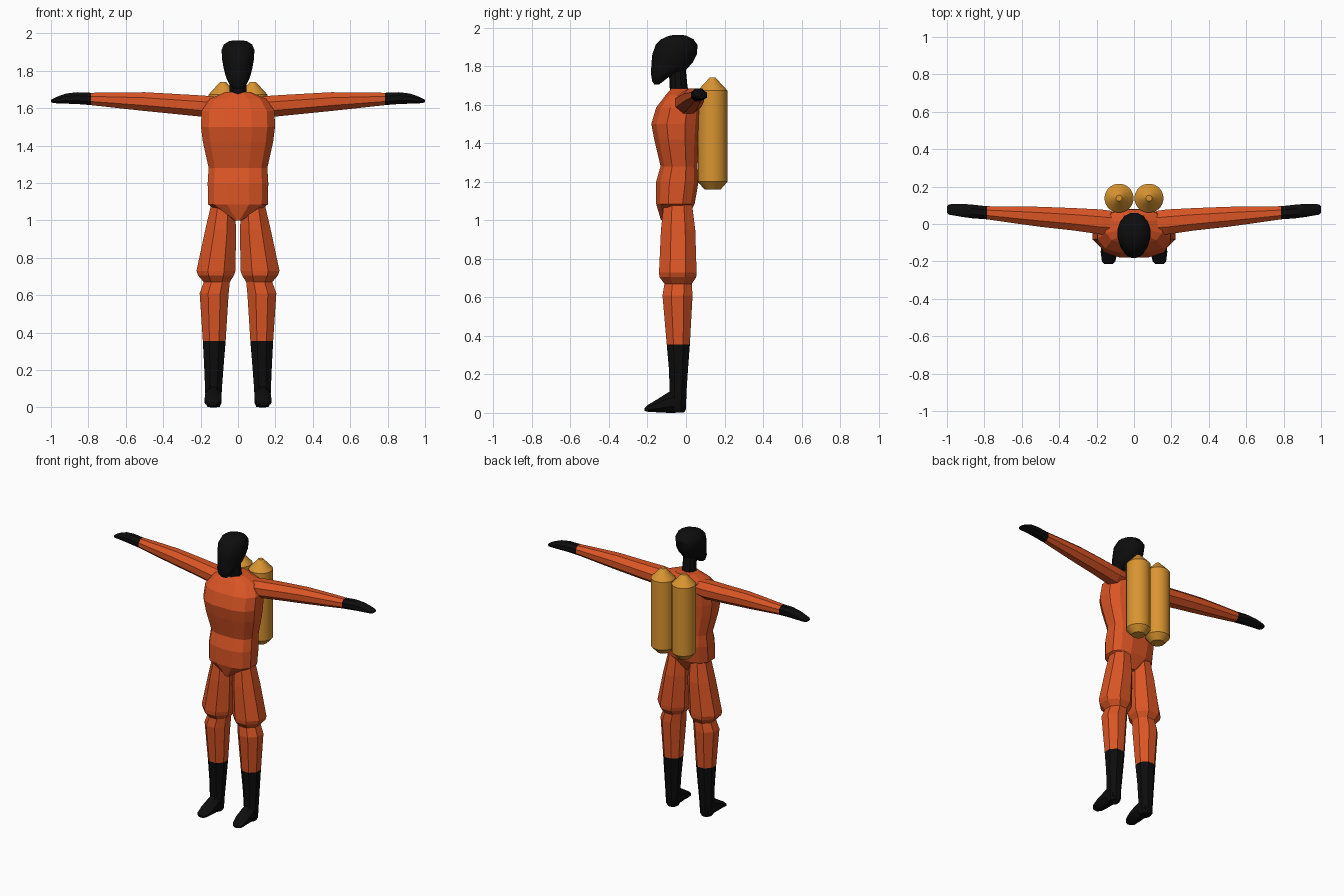
import bpy, bmesh, math


def material(name, rgb):
    m = bpy.data.materials.new(name)
    m.diffuse_color = (*rgb, 1)
    return m


ORANGE = material("orange suit", (0.70, 0.09, 0.018))
BLACK = material("black rubber", (0.004, 0.004, 0.004))
YELLOW = material("yellow tank", (0.70, 0.30, 0.03))


def loft(name, rings, mat, axis="z", n=8, boxy=1.0, mirror=False, smooth=False):
    """Skin n-sided sections; each ring is (position, a_min, a_max, b_min, b_max)."""
    section = []
    for k in range(n):
        t = 2 * math.pi * (k + 0.5) / n
        c, s = math.cos(t), math.sin(t)
        section.append((math.copysign(abs(c) ** boxy, c), math.copysign(abs(s) ** boxy, s)))
    widest = max(p[0] for p in section)
    order = {"x": lambda t, a, b: (t, a, b),
             "y": lambda t, a, b: (a, t, b),
             "z": lambda t, a, b: (a, b, t)}[axis]
    bm = bmesh.new()
    loops = []
    for t, a0, a1, b0, b1 in rings:
        loops.append([bm.verts.new(order(t,
                                         (a0 + a1) / 2 + (a1 - a0) / 2 * u / widest,
                                         (b0 + b1) / 2 + (b1 - b0) / 2 * v / widest))
                      for u, v in section])
    for lo, hi in zip(loops, loops[1:]):
        for k in range(n):
            j = (k + 1) % n
            bm.faces.new((lo[k], lo[j], hi[j], hi[k]))
    bm.faces.new(loops[0])
    bm.faces.new(loops[-1])
    bmesh.ops.recalc_face_normals(bm, faces=bm.faces)
    me = bpy.data.meshes.new(name)
    bm.to_mesh(me)
    bm.free()
    me.materials.append(mat)
    ob = bpy.data.objects.new(name, me)
    bpy.context.collection.objects.link(ob)
    if mirror:
        ob.modifiers.new("Mirror", "MIRROR")
    if smooth:
        bpy.ops.object.select_all(action="DESELECT")
        ob.select_set(True)
        bpy.context.view_layer.objects.active = ob
        bpy.ops.object.shade_smooth_by_angle(angle=math.radians(35))
    return ob


def sym(z, half, y0, y1):
    return (z, -half, half, y0, y1)


# Torso with V-shaped crotch
loft("torso", [sym(1.00, 0.02, -0.13, 0.00),
               sym(1.085, 0.16, -0.155, 0.045),
               sym(1.20, 0.162, -0.155, 0.065),
               sym(1.28, 0.157, -0.132, 0.06),
               sym(1.42, 0.188, -0.165, 0.068),
               sym(1.50, 0.198, -0.18, 0.075),
               sym(1.585, 0.195, -0.155, 0.08),
               sym(1.65, 0.15, -0.105, 0.078),
               sym(1.685, 0.07, -0.075, 0.055)], ORANGE, n=12, boxy=0.75)

# Head and neck
loft("head", [sym(1.705, 0.025, -0.165, -0.14),
              sym(1.72, 0.042, -0.175, -0.12),
              sym(1.755, 0.06, -0.181, -0.075),
              sym(1.78, 0.068, -0.181, 0.0),
              sym(1.82, 0.078, -0.179, 0.035),
              sym(1.86, 0.085, -0.175, 0.056),
              sym(1.91, 0.088, -0.158, 0.06),
              sym(1.94, 0.076, -0.128, 0.038),
              sym(1.957, 0.05, -0.09, 0.005),
              sym(1.962, 0.025, -0.065, -0.02)], BLACK, n=16, smooth=True)
loft("neck", [sym(1.66, 0.048, -0.08, 0.012),
              sym(1.70, 0.045, -0.083, 0.005),
              sym(1.80, 0.042, -0.088, -0.005)], BLACK, n=10, smooth=True)

# Arms and gloved hands
loft("arm", [(0.12, -0.055, 0.07, 1.56, 1.66),
             (0.18, -0.055, 0.078, 1.553, 1.667),
             (0.32, -0.035, 0.085, 1.567, 1.675),
             (0.50, -0.015, 0.092, 1.585, 1.685),
             (0.64, 0.004, 0.094, 1.60, 1.684),
             (0.785, 0.025, 0.095, 1.616, 1.682)], ORANGE, axis="x", mirror=True)
loft("hand", [(0.785, 0.025, 0.095, 1.616, 1.682),
              (0.86, 0.03, 0.103, 1.622, 1.685),
              (0.92, 0.038, 0.108, 1.624, 1.678),
              (0.965, 0.046, 0.108, 1.625, 1.662),
              (0.99, 0.05, 0.104, 1.628, 1.65),
              (1.00, 0.06, 0.094, 1.633, 1.644)], BLACK, axis="x", mirror=True, smooth=True)

# Trouser legs, pinched at the knee
loft("leg", [(1.10, 0.03, 0.142, -0.11, 0.025),
             (1.07, 0.018, 0.147, -0.117, 0.033),
             (0.95, 0.010, 0.175, -0.13, 0.048),
             (0.73, 0.014, 0.222, -0.14, 0.055),
             (0.705, 0.022, 0.213, -0.138, 0.053),
             (0.67, 0.044, 0.183, -0.112, 0.03),
             (0.61, 0.05, 0.205, -0.122, 0.034),
             (0.355, 0.066, 0.188, -0.10, 0.02)], ORANGE, mirror=True)

# Boots: shaft plus foot
loft("boot_shaft", [(0.355, 0.066, 0.188, -0.10, 0.02),
                    (0.22, 0.077, 0.181, -0.088, 0.01),
                    (0.10, 0.086, 0.176, -0.085, 0.002),
                    (0.02, 0.09, 0.173, -0.09, 0.0),
                    (0.002, 0.098, 0.163, -0.08, -0.01)], BLACK, mirror=True, smooth=True)
loft("boot_foot", [(-0.01, 0.10, 0.163, 0.006, 0.06),
                   (-0.06, 0.09, 0.173, 0.0, 0.112),
                   (-0.09, 0.088, 0.175, 0.0, 0.108),
                   (-0.15, 0.088, 0.178, 0.003, 0.07),
                   (-0.20, 0.10, 0.172, 0.006, 0.04),
                   (-0.215, 0.115, 0.158, 0.01, 0.024)], BLACK, axis="y", mirror=True, smooth=True)

# Twin air tanks
tank = [(1.16, 0.042), (1.20, 0.077), (1.673, 0.077), (1.735, 0.02), (1.74, 0.016)]
loft("air_tank", [(z, 0.08 - r, 0.08 + r, 0.138 - r, 0.138 + r) for z, r in tank],
     YELLOW, n=24, mirror=True, smooth=True)
